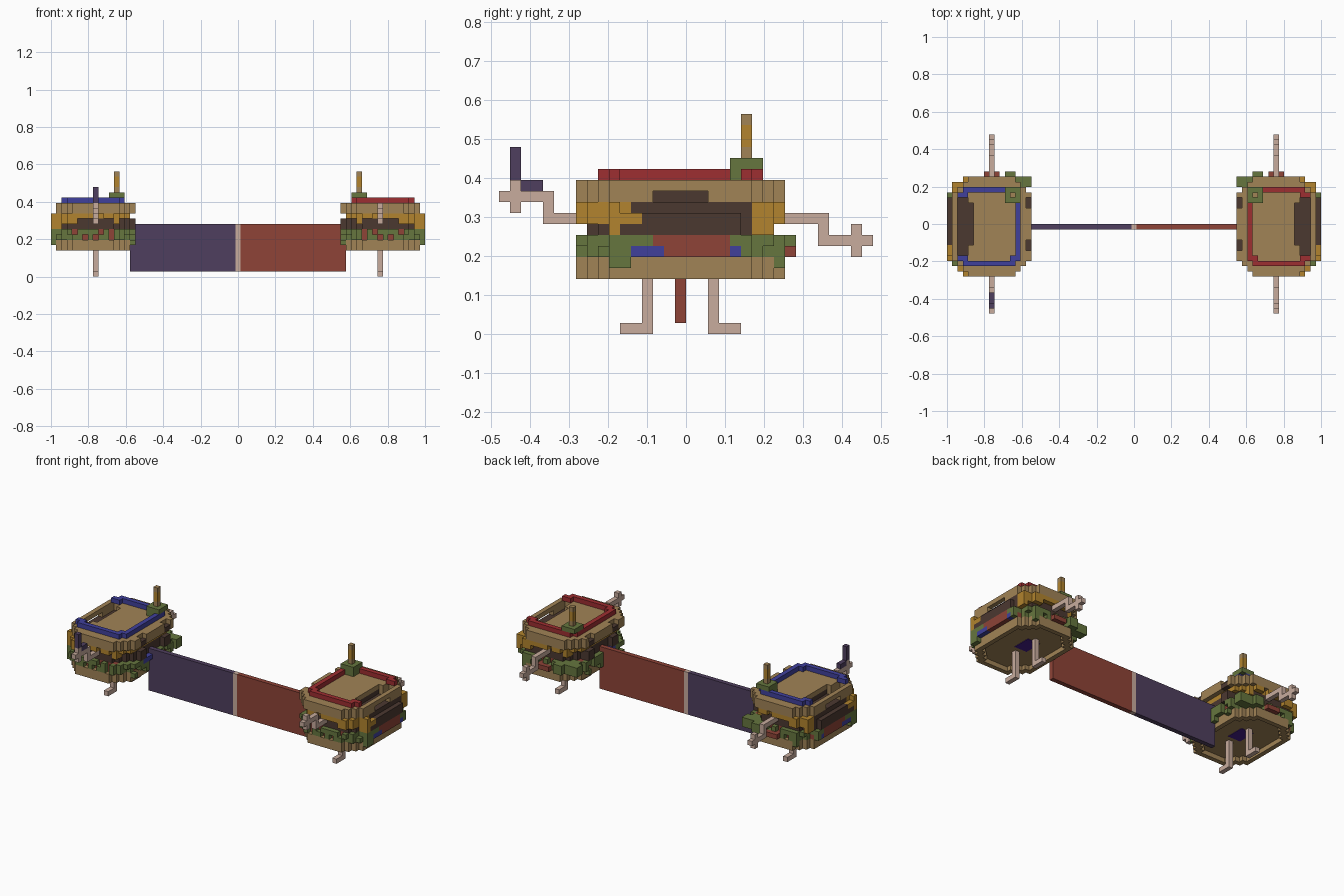
import bpy, bmesh
from mathutils import Matrix, Vector

if "Cube" in bpy.data.objects:
    bpy.data.objects.remove(bpy.data.objects["Cube"])

V = 2 / 71          # block size
INNER = 19.5        # blocks from the centre to a burger's inner side


def material(name, rgb):
    lin = [(c / 255 / 12.92 if c < 11 else ((c / 255 + 0.055) / 1.055) ** 2.4) for c in rgb]
    m = bpy.data.materials.new(name)
    m.use_nodes = True
    m.diffuse_color = (*lin, 1)
    m.node_tree.nodes["Principled BSDF"].inputs["Base Color"].default_value = (*lin, 1)
    return m


TAN = material("bun tan", (161, 131, 86))
DARK = material("patty brown", (75, 56, 48))
RED = material("sauce red", (158, 46, 49))
BRICK = material("brick red", (142, 67, 55))
BLUE = material("sauce blue", (64, 64, 156))
PURPLE = material("dusk purple", (79, 63, 94))
PINK = material("limb pink", (200, 172, 157))
GREEN = material("lettuce green", (102, 118, 62))
GOLD = material("cheese gold", (178, 132, 46))
VIOLET = material("underside violet", (70, 30, 138))


def finish(name, bm, mat):
    me = bpy.data.meshes.new(name)
    bm.to_mesh(me)
    bm.free()
    me.materials.append(mat)
    bpy.context.collection.objects.link(bpy.data.objects.new(name, me))


def boxes(name, mat, spans, side=1, shift=INNER):
    """Boxes given as (x0, x1, y0, y1, z0, z1) in blocks."""
    bm = bmesh.new()
    for x0, x1, y0, y1, z0, z1 in spans:
        mid = Vector((side * (shift + (x0 + x1) / 2), (y0 + y1) / 2, (z0 + z1) / 2)) * V
        size = Vector((x1 - x0, y1 - y0, z1 - z0)) * V
        bmesh.ops.create_cube(bm, size=1, matrix=Matrix.Translation(mid) @ Matrix.Diagonal((*size, 1)))
    finish(name, bm, mat)


def blocks(name, mat, cells, side):
    """Skin of a set of unit blocks."""
    bm, verts = bmesh.new(), {}
    for cell in cells:
        for axis in range(3):
            for d in (0, 1):
                near = list(cell)
                near[axis] += 2 * d - 1
                if tuple(near) in cells:
                    continue
                ring = []
                for a, b in ((0, 0), (1, 0), (1, 1), (0, 1)):
                    p = list(cell)
                    p[axis] += d
                    p[(axis + 1) % 3] += a
                    p[(axis + 2) % 3] += b
                    p = tuple(p)
                    if p not in verts:
                        verts[p] = bm.verts.new((side * (INNER + p[0]) * V, p[1] * V, p[2] * V))
                    ring.append(verts[p])
                bm.faces.new(ring if (d == 1) == (side == 1) else ring[::-1])
    finish(name, bm, mat)


def slab(x0, x1, y0, y1, z0, z1, corner=0):
    """Blocks of a slab whose four corners are stepped."""
    return {(x, y, z) for x in range(x0, x1) for y in range(y0, y1) for z in range(z0, z1)
            if min(x - x0, x1 - 1 - x) + min(y - y0, y1 - 1 - y) >= corner}


def burger_layers(sauce):
    # buns: the upper one has a pit behind its outer rim, the lower one a hollow underside
    pit = slab(12, 14, -7, 6, 12, 14) | slab(11, 12, -4, 4, 12, 14)
    gape = slab(14, 15, -3, 2, 12, 13)
    notches = slab(0, 1, 3, 5, 12, 14) | slab(0, 1, -5, -3, 12, 14)
    upper = (slab(0, 15, -10, 9, 12, 14, 3) | slab(1, 15, -8, 7, 11, 12, 3)) - pit - gape - notches
    lower = slab(1, 15, -10, 9, 5, 7, 3) - slab(2, 14, -9, 8, 5, 6, 3)
    # fillings
    tomato = slab(1, 15, -9, 8, 7, 9, 2) | slab(15, 16, -3, 4, 7, 9) | slab(6, 9, 8, 10, 7, 8)
    patty = slab(1, 16, -9, 8, 9, 11, 3) | slab(0, 1, 3, 5, 9, 11) | slab(0, 1, -5, -3, 9, 11)
    mouth = slab(11, 15, -5, 6, 11, 12) | slab(12, 14, -7, 6, 11, 12) | slab(10, 11, -4, 4, 12, 13)
    bumps = slab(0, 1, 3, 5, 12, 13) | slab(0, 1, -5, -3, 12, 13)
    # wavy lettuce on the rim
    rim = slab(0, 16, -10, 9, 6, 9, 3) - slab(1, 15, -9, 8, 6, 9, 3)
    lettuce = {(x, y, z) for x, y, z in rim
               if (z == 8 and (3 * x + 2 * y) % 7 < 5)
               or (z == 7 and (2 * x + y) % 5 < 3)
               or (z == 6 and (x + 2 * y) % 7 < 2)}
    lettuce -= slab(15, 16, -7, 6, 6, 9)
    lettuce |= slab(15, 16, -7, -3, 8, 9) | slab(15, 16, 4, 6, 8, 9) | slab(15, 16, -7, -5, 6, 8)
    lettuce |= slab(15, 16, 5, 6, 7, 8) | slab(3, 5, 8, 10, 7, 9) | slab(0, 3, 7, 9, 7, 9)
    onion = slab(15, 16, -5, -2, 7, 8) | slab(15, 16, 4, 5, 7, 8) | slab(0, 1, -4, -1, 8, 9)
    # cheese sheet with drips
    cheese = slab(1, 15, -9, 8, 11, 12, 3)
    edge = slab(1, 16, -10, 9, 9, 12, 3) - slab(2, 15, -9, 8, 9, 12, 3)
    cheese |= {(x, y, z) for x, y, z in edge
               if x < 14 and (x in (3, 11, 12, 13) and z > 9 or z == 11 and x % 6)}
    cheese |= slab(14, 15, 6, 8, 9, 12) | slab(14, 16, -7, -4, 10, 11) | slab(14, 16, -7, -6, 9, 12)
    # open sauce ring on top
    ring = slab(2, 14, -8, 7, 14, 15, 1) - slab(3, 13, -7, 6, 14, 15, 1) - slab(13, 14, -6, 5, 14, 15)
    return {
        "lower_bun": (TAN, lower), "tomato": (BRICK, tomato - lettuce - onion),
        "lettuce": (GREEN, lettuce - onion), "onion": (BLUE, onion),
        "patty": (DARK, patty - cheese), "mouth": (DARK, mouth | bumps),
        "cheese": (GOLD, cheese - mouth), "upper_bun": (TAN, upper - mouth - cheese),
        "sauce_ring": (sauce, ring),
    }


for side, label, sauce, cloth in ((-1, "right", BLUE, PURPLE), (1, "left", RED, BRICK)):
    for part, (mat, cells) in burger_layers(sauce).items():
        blocks(f"{label}_{part}", mat, cells, side)

    # skewer and its leaf
    boxes(f"{label}_skewer", TAN, [(3, 4, 5, 6, 14, 17), (3, 4, 5, 6, 19, 20)], side)
    boxes(f"{label}_skewer_band", GOLD, [(3, 4, 5, 6, 17, 19)], side)
    boxes(f"{label}_skewer_leaf", GREEN, [(2, 5, 4, 7, 15, 16), (3, 5, 4, 6, 14, 15)], side)

    # limbs, all one block wide
    limbs = {
        "front_arm": [(-13, -9, 10, 11), (-13, -12, 11, 12), (-17, -12, 12, 13),
                      (-16, -15, 11, 12), (-16, -15, 13, 14)],
        "back_arm": [(8, 13, 10, 11), (12, 13, 9, 10), (12, 17, 8, 9),
                     (15, 16, 7, 8), (15, 16, 9, 10)],
        "front_leg": [(-4, -3, 1, 6), (-6, -3, 0, 1)],
        "back_leg": [(2, 3, 1, 6), (2, 5, 0, 1)],
    }
    for part, spans in limbs.items():
        boxes(f"{label}_{part}", PINK, [(7, 8, *s) for s in spans], side)

    # patch under the lower bun
    boxes(f"{label}_underside_patch", VIOLET, [(6, 9, -2, 2, 5.9, 6)], side)

    # half of the banner
    boxes(f"{label}_banner", cloth, [(0.5, 20.5, -1, 0, 1, 10)], side, 0)

# held tool of the right burger
boxes("right_tool", PURPLE, [(7, 8, -15, -13, 13, 14), (7, 8, -16, -15, 14, 17)], -1)

# post between the banner halves
boxes("banner_post", PINK, [(-0.5, 0.5, -1, 0, 1, 10)], 1, 0)
